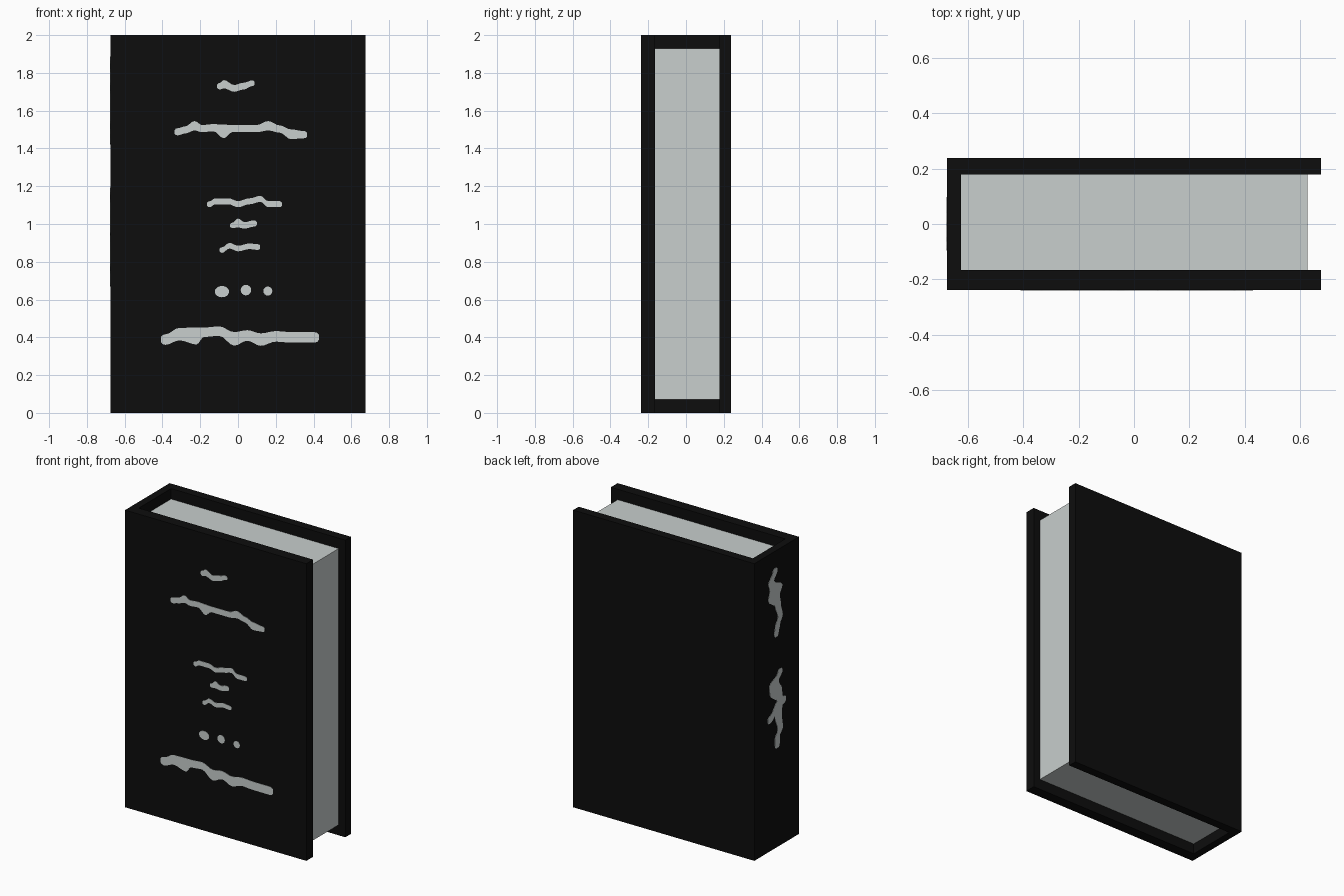
import bpy, bmesh, math
from mathutils import Vector

if "Cube" in bpy.data.objects:
    bpy.data.objects.remove(bpy.data.objects["Cube"])


def material(name, rgb):
    m = bpy.data.materials.new(name)
    m.diffuse_color = (*rgb, 1)
    m.use_nodes = True
    m.node_tree.nodes["Principled BSDF"].inputs["Base Color"].default_value = m.diffuse_color
    return m


BLACK = material("cover black", (0.004, 0.004, 0.004))
PAPER = material("paper grey", (0.58, 0.62, 0.61))


def finish(name, bm, mat):
    bmesh.ops.recalc_face_normals(bm, faces=bm.faces)
    me = bpy.data.meshes.new(name)
    bm.to_mesh(me)
    bm.free()
    me.materials.append(mat)
    ob = bpy.data.objects.new(name, me)
    bpy.context.collection.objects.link(ob)
    return ob


def extrude(bm, faces, vec):
    r = bmesh.ops.extrude_face_region(bm, geom=faces)
    vs = [v for v in r["geom"] if isinstance(v, bmesh.types.BMVert)]
    bmesh.ops.translate(bm, vec=vec, verts=vs)


def prism(name, outline, z0, z1, mat):
    bm = bmesh.new()
    f = bm.faces.new([bm.verts.new((x, y, z0)) for x, y in outline])
    extrude(bm, [f], Vector((0, 0, z1 - z0)))
    return finish(name, bm, mat)


W, D = 0.675, 0.2375
SPINE, IN_F, IN_B = -0.623, -0.165, 0.178

# Cover: two boards and the spine in one U-shaped profile
prism("cover", [(-W, -D), (W, -D), (W, IN_F), (SPINE, IN_F),
                (SPINE, IN_B), (W, IN_B), (W, D), (-W, D)], 0, 2, BLACK)

# Page block
prism("pages", [(SPINE, IN_F), (0.625, IN_F), (0.625, IN_B), (SPINE, IN_B)],
      0.07, 1.93, PAPER)

T = 0.002  # thickness of the painted plates


def on_front(u, v):
    return Vector((u, -D, v))


def on_spine_down(u, v):   # runs along z, offset across y
    return Vector((-W, v, u))


def on_spine_across(u, v):  # runs along y, offset in z
    return Vector((-W, u, v))


def stroke(name, pts, place, out):
    """Wavy plate through (along, across, half width) points, rounded ends."""
    pts = sorted(pts)
    rows = []
    for (u0, v0, h0), (u1, v1, h1) in zip(pts, pts[1:]):
        for i in range(4):
            t = i / 4
            s = (1 - math.cos(math.pi * t)) / 2
            rows.append((u0 + (u1 - u0) * t, v0 + (v1 - v0) * s, h0 + (h1 - h0) * s))
    rows.append(pts[-1])
    (ua, va, ha), (ub, vb, hb) = rows[0], rows[-1]
    caps = ((0.85, 0.5), (0.5, 0.86))
    rows = ([(ua - k * ha, va, q * ha) for k, q in caps] + rows
            + [(ub + k * hb, vb, q * hb) for k, q in reversed(caps)])
    bm = bmesh.new()
    edge = [(bm.verts.new(place(u, v - h)), bm.verts.new(place(u, v + h)))
            for u, v, h in rows]
    faces = [bm.faces.new((a[0], b[0], b[1], a[1])) for a, b in zip(edge, edge[1:])]
    extrude(bm, faces, out * T)
    finish(name, bm, PAPER)


def front_mark(name, h, pts):
    stroke(name, [(p[0], p[1], p[2] if len(p) > 2 else h) for p in pts],
           on_front, Vector((0, -1, 0)))


# Abstract wavy marks on the front board
front_mark("front_mark_top", 0.018, [
    (-0.095, 1.73), (-0.075, 1.74, 0.022), (-0.02, 1.718), (0.03, 1.73), (0.075, 1.745, 0.015)])
front_mark("front_mark_upper", 0.019, [
    (-0.32, 1.488), (-0.28, 1.498), (-0.23, 1.52, 0.025), (-0.19, 1.505), (-0.13, 1.51),
    (-0.075, 1.49, 0.036), (-0.03, 1.505), (0.1, 1.505), (0.16, 1.52, 0.025),
    (0.22, 1.503), (0.28, 1.475, 0.026), (0.35, 1.473)])
front_mark("front_mark_middle", 0.016, [
    (-0.15, 1.105), (-0.12, 1.12), (-0.05, 1.12), (0, 1.105), (0.06, 1.12),
    (0.12, 1.133), (0.16, 1.105), (0.22, 1.105)])
front_mark("front_mark_short", 0.017, [
    (-0.03, 0.993, 0.014), (0, 1.005, 0.024), (0.035, 0.993), (0.085, 1.003)])
front_mark("front_mark_lower", 0.015, [
    (-0.085, 0.862), (-0.045, 0.885), (0, 0.87), (0.06, 0.882), (0.105, 0.878)])
front_mark("front_mark_bottom", 0.028, [
    (-0.385, 0.388), (-0.31, 0.417, 0.033), (-0.22, 0.407, 0.045), (-0.18, 0.427, 0.025),
    (-0.1, 0.433, 0.025), (-0.02, 0.392, 0.036), (0.05, 0.41), (0.12, 0.388, 0.033),
    (0.2, 0.405), (0.28, 0.4), (0.405, 0.4)])

# Three dots on the front board
for i, (x, z, rx, rz) in enumerate([(-0.085, 0.642, 0.038, 0.03),
                                    (0.042, 0.65, 0.028, 0.028),
                                    (0.158, 0.645, 0.024, 0.024)]):
    bm = bmesh.new()
    ring = [bm.verts.new(on_front(x + rx * math.cos(a), z + rz * math.sin(a)))
            for a in (math.tau * k / 16 for k in range(16))]
    extrude(bm, [bm.faces.new(ring)], Vector((0, -T, 0)))
    finish(f"front_dot_{i + 1}", bm, PAPER)

# Abstract wavy marks on the spine
LEFT = Vector((-1, 0, 0))
stroke("spine_mark_upper", [
    (1.865, 0.018, 0.026), (1.805, 0.06, 0.03), (1.75, 0.008, 0.068), (1.69, 0.03, 0.062),
    (1.62, -0.014, 0.03), (1.546, -0.037, 0.026), (1.49, -0.008, 0.026),
    (1.44, 0.005, 0.024)], on_spine_down, LEFT)
stroke("spine_mark_lower", [
    (1.17, -0.035, 0.026), (1.115, 0.03, 0.05), (1.05, 0.01, 0.065), (0.975, -0.035, 0.03),
    (0.88, -0.016, 0.036), (0.787, -0.037, 0.028), (0.738, -0.005, 0.026),
    (0.69, -0.005, 0.026)], on_spine_down, LEFT)
stroke("spine_mark_branch", [
    (-0.075, 0.968, 0.025), (-0.01, 0.945, 0.04), (0.075, 0.885, 0.026)],
    on_spine_across, LEFT)
